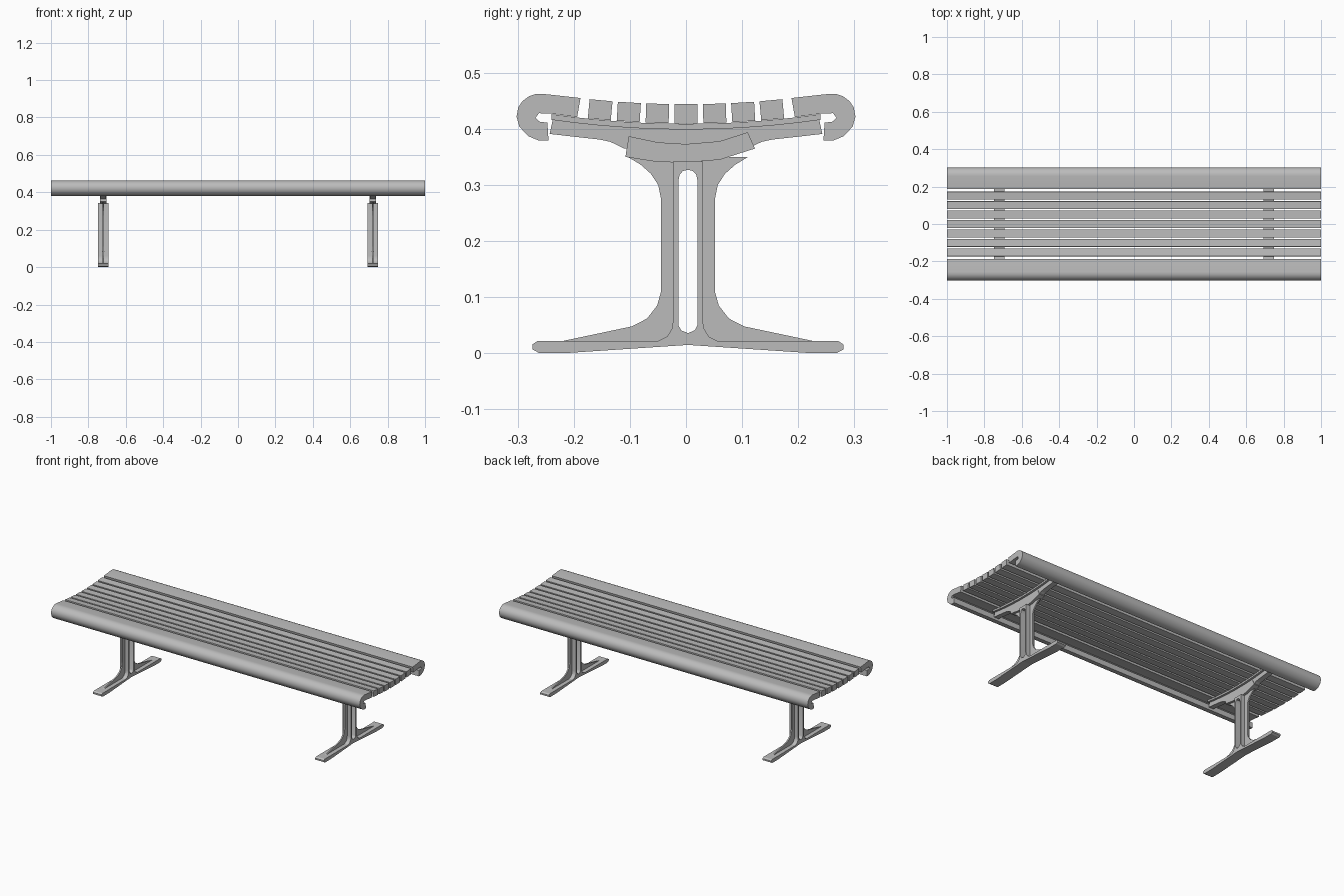
import bpy, bmesh, math

old = bpy.data.objects.get("Cube")
if old:
    bpy.data.objects.remove(old, do_unlink=True)

metal = bpy.data.materials.new("grey_metal")
metal.use_nodes = True
GREY = (0.5, 0.5, 0.5, 1)
metal.diffuse_color = GREY
metal.node_tree.nodes["Principled BSDF"].inputs["Base Color"].default_value = GREY


def prism(name, profile, x, width, smooth=0):
    """Extrude a closed (y, z) outline along x, centred on x."""
    bm = bmesh.new()
    face = bm.faces.new([bm.verts.new((x - width / 2, y, z)) for y, z in profile])
    ext = bmesh.ops.extrude_face_region(bm, geom=[face])
    moved = [v for v in ext["geom"] if isinstance(v, bmesh.types.BMVert)]
    bmesh.ops.translate(bm, vec=(width, 0, 0), verts=moved)
    bmesh.ops.recalc_face_normals(bm, faces=bm.faces)
    mesh = bpy.data.meshes.new(name)
    bm.to_mesh(mesh)
    bm.free()
    mesh.materials.append(metal)
    obj = bpy.data.objects.new(name, mesh)
    bpy.context.collection.objects.link(obj)
    if smooth:
        bpy.ops.object.select_all(action='DESELECT')
        bpy.context.view_layer.objects.active = obj
        obj.select_set(True)
        bpy.ops.object.shade_smooth_by_angle(angle=math.radians(smooth))
    return obj


def symmetric(half, centre=0.0):
    """Close a right-hand half outline with its mirror image."""
    left = [(-y, z) for y, z in reversed(half) if y > 0]
    return [(y + centre, z) for y, z in half + left]


def sag(y):
    """Height of the dished seat underside."""
    return 0.41 + 0.3 * y * y


# Seven thin slats following the dished seat
for i in range(-3, 4):
    y, tilt = i * 0.0515, math.atan(i * 0.031)
    c, s = math.cos(tilt), math.sin(tilt)
    box = [(-0.0205, 0), (0.0205, 0), (0.0205, 0.034), (-0.0205, 0.034)]
    prism(f"slat_{i + 4}", [(y + a * c - b * s, sag(y) + a * s + b * c) for a, b in box], 0, 2)

# Hooked front and back edge slats
hook = [(0.188, 0.455), (0.256, 0.4625), (0.268, 0.462), (0.28, 0.458), (0.292, 0.449),
        (0.299, 0.438), (0.302, 0.422), (0.297, 0.404), (0.281, 0.387), (0.262, 0.379),
        (0.245, 0.379), (0.247, 0.411), (0.262, 0.413), (0.268, 0.42), (0.262, 0.428),
        (0.238, 0.427), (0.194, 0.421)]
for name, side in (("front_edge_slat", -1), ("back_edge_slat", 1)):
    prism(name, [(side * y, z) for y, z in hook], 0, 2, 40)

# Support outlines
flange_ys = [0.24 * i / 6 for i in range(-6, 7)]
flange = [(y, sag(y) - 0.001) for y in flange_ys] + [(y, sag(y) - 0.011) for y in reversed(flange_ys)]
arm = symmetric([(0, 0.403), (0.12, 0.406), (0.237, 0.418), (0.243, 0.391),
                 (0.154, 0.381), (0.135, 0.377), (0.11, 0.365), (0, 0.365)])
saddle = [(-0.102, 0.387), (-0.05, 0.376), (0, 0.373), (0.06, 0.378), (0.11, 0.394),
          (0.123, 0.365), (0.06, 0.345), (0, 0.34), (-0.05, 0.341), (-0.108, 0.35)]

# Leg outlines
MID = 0.0035
foot = symmetric([(0, 0.022), (0.268, 0.022), (0.277, 0.016), (0.277, 0.007),
                  (0.266, 0.001), (0.21, 0.001), (0, 0.015)], MID)
fin = [(0.02, 0.342), (0.02, 0.021), (0.228, 0.021), (0.1, 0.048), (0.073, 0.062),
       (0.055, 0.085), (0.048, 0.11), (0.048, 0.275), (0.053, 0.30), (0.066, 0.32),
       (0.084, 0.336), (0.107, 0.35), (0.06, 0.35)]
rib = [(0.017, 0.342), (0.017, 0.05), (0.012, 0.041), (0, 0.036), (0, 0.018), (0.055, 0.021),
       (0.037, 0.03), (0.028, 0.045), (0.0265, 0.06), (0.0265, 0.342)]
cap = symmetric([(0, 0.342), (0.0265, 0.342), (0.0265, 0.305), (0.0175, 0.305),
                 (0.015, 0.318), (0.009, 0.325), (0, 0.327)], MID)

# Two pedestals, each with foot, ribbed column and seat bracket
for label, x in (("right", -0.72), ("left", 0.72)):
    prism(label + "_bracket_flange", flange, x, 0.055, 30)
    prism(label + "_bracket_arm", arm, x, 0.03)
    prism(label + "_saddle", saddle, x, 0.036, 30)
    prism(label + "_foot", foot, x, 0.056)
    prism(label + "_column_cap", cap, x, 0.056, 30)
    for end, side in (("front", -1), ("back", 1)):
        prism(f"{label}_{end}_column_rib", [(side * y + MID, z) for y, z in rib], x, 0.056, 40)
        prism(f"{label}_{end}_column_fin", [(side * y + MID, z) for y, z in fin], x, 0.008)
